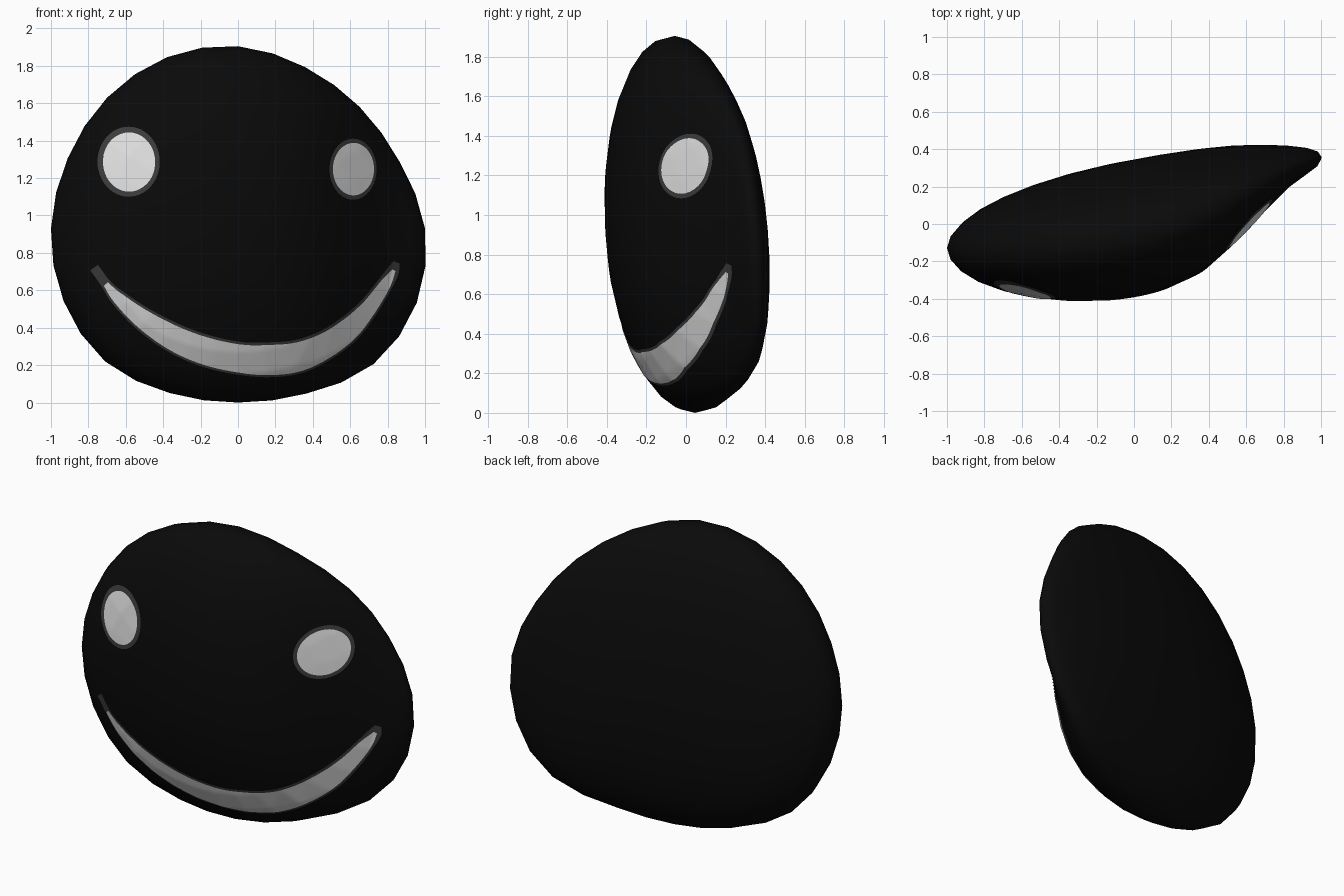
import bpy, bmesh, math
from mathutils import Vector
from mathutils.bvhtree import BVHTree

if "Cube" in bpy.data.objects:
    bpy.data.objects.remove(bpy.data.objects["Cube"])

SEGMENTS, RINGS = 32, 16
CENTRE_Z = 0.93


def material(name, value):
    m = bpy.data.materials.new(name)
    m.diffuse_color = (value, value, value, 1)
    m.use_nodes = True
    m.node_tree.nodes["Principled BSDF"].inputs["Base Color"].default_value = m.diffuse_color
    return m


BLACK = material("black", 0.003)
GREY = material("dark_grey", 0.045)
WHITE = material("off_white", 0.75)


def smooth_lookup(rows, t):
    """Smooth curve through rows of (key, value, ...)."""
    n = len(rows)
    i = 0
    while i < n - 2 and t > rows[i + 1][0]:
        i += 1

    def slope(k, c):
        a, b = rows[max(k - 1, 0)], rows[min(k + 1, n - 1)]
        return (b[c] - a[c]) / (b[0] - a[0])
    a, b = rows[i], rows[i + 1]
    h = b[0] - a[0]
    s = (t - a[0]) / h
    return [(2*s**3 - 3*s*s + 1) * a[c] + (s**3 - 2*s*s + s) * h * slope(i, c)
            + (3*s*s - 2*s**3) * b[c] + (s**3 - s*s) * h * slope(i + 1, c)
            for c in range(1, len(a))]


# Outline radius around the front view, every 22.5 degrees from +x
radii = [1.0, 0.935, 0.92, 0.935, 0.975, 0.992, 0.99, 0.985,
         1.0, 1.01, 1.005, 0.952, 0.93, 0.955, 1.025, 1.035]
OUTLINE = [(k, radii[k % 16]) for k in range(-2, 19)]

# x, middle y, thickness factor: the bend seen from the top
BEND = [(-1.05, -0.13, 0.30), (-0.9, -0.125, 0.335), (-0.6, -0.10, 0.35),
        (-0.3, -0.067, 0.359), (0, -0.024, 0.365), (0.2, 0.02, 0.362),
        (0.4, 0.085, 0.344), (0.6, 0.187, 0.284), (0.8, 0.29, 0.2),
        (0.9, 0.325, 0.17), (1.05, 0.355, 0.17)]


def surface(theta, k):
    """Point on the bent, flattened ball; theta runs front to back."""
    phi = math.tau * k / SEGMENTS
    r = smooth_lookup(OUTLINE, 16 * k / SEGMENTS)[0] * math.sin(theta)
    x, d = r * math.cos(phi), r * math.sin(phi)
    mid, thick = smooth_lookup(BEND, x)
    y = mid - 0.055 * d + 0.022 * d * d - thick * math.cos(theta)
    return Vector((x, y, CENTRE_Z + d))


def finish(name, bm, mat):
    mesh = bpy.data.meshes.new(name)
    bm.to_mesh(mesh)
    bm.free()
    mesh.materials.append(mat)
    for p in mesh.polygons:
        p.use_smooth = True
    ob = bpy.data.objects.new(name, mesh)
    bpy.context.collection.objects.link(ob)


# Body
bm = bmesh.new()
rings = [[bm.verts.new(surface(math.pi * i / RINGS, k)) for k in range(SEGMENTS)]
         for i in range(1, RINGS)]
front, back = bm.verts.new(surface(0, 0)), bm.verts.new(surface(math.pi, 0))
for k in range(SEGMENTS):
    n = (k + 1) % SEGMENTS
    bm.faces.new((front, rings[0][k], rings[0][n]))
    bm.faces.new((back, rings[-1][n], rings[-1][k]))
    for a, b in zip(rings, rings[1:]):
        bm.faces.new((a[k], b[k], b[n], a[n]))
bmesh.ops.recalc_face_normals(bm, faces=bm.faces)
bmesh.ops.triangulate(bm, faces=bm.faces)
tree = BVHTree.FromBMesh(bm)
finish("body", bm, BLACK)


def plate(name, grid, mat, lift):
    """Lay a grid of (x, z) points on the front of the body."""
    bm = bmesh.new()
    rows = []
    for line in grid:
        row = []
        for x, z in line:
            hit, normal, _, _ = tree.ray_cast(Vector((x, -3, z)), Vector((0, 1, 0)))
            row.append(bm.verts.new(hit + normal * lift))
        rows.append(row)
    for a, b in zip(rows, rows[1:]):
        for i in range(len(a) - 1):
            bm.faces.new((a[i], a[i + 1], b[i + 1], b[i]))
    bmesh.ops.remove_doubles(bm, verts=bm.verts, dist=1e-5)
    bm.normal_update()
    for f in bm.faces:
        if f.normal.y > 0:
            f.normal_flip()
    finish(name, bm, mat)


def eye(name, cx, cz, w, h, mat, lift):
    grid = [[(cx + w * r / 8 * math.cos(a * math.tau / 48),
              cz + h * r / 8 * math.sin(a * math.tau / 48)) for a in range(49)]
            for r in range(9)]
    plate(name, grid, mat, lift)


# Eyes with dark borders
eye("left_eye_border", -0.584, 1.287, 0.166, 0.187, GREY, 0.003)
eye("left_eye", -0.581, 1.285, 0.139, 0.158, WHITE, 0.006)
eye("right_eye_border", 0.613, 1.247, 0.126, 0.163, GREY, 0.003)
eye("right_eye", 0.613, 1.247, 0.110, 0.140, WHITE, 0.006)

# Mouth centre line: x, z, half width
MOUTH = [(-0.705, 0.635, 0.014), (-0.64, 0.56, 0.03), (-0.51, 0.45, 0.05),
         (-0.34, 0.345, 0.066), (-0.165, 0.275, 0.073), (0.015, 0.237, 0.075),
         (0.17, 0.23, 0.08), (0.32, 0.247, 0.077), (0.465, 0.307, 0.067),
         (0.59, 0.395, 0.058), (0.695, 0.507, 0.042), (0.785, 0.635, 0.029),
         (0.83, 0.708, 0.010)]


def mouth(name, points, extra, mat, lift):
    rows = [(i, *p) for i, p in enumerate(points)]
    grid = []
    steps = (len(points) - 1) * 10
    for j in range(steps + 1):
        t = j / 10
        x, z, w = smooth_lookup(rows, t)
        ax, az, _ = smooth_lookup(rows, max(t - 0.1, 0))
        bx, bz, _ = smooth_lookup(rows, min(t + 0.1, len(points) - 1))
        side = Vector((az - bz, bx - ax)).normalized() * (w + extra)
        grid.append([(x + side.x * s / 6, z + side.y * s / 6) for s in range(-6, 7)])
    plate(name, grid, mat, lift)


mouth("mouth_border", [(-0.768, 0.722, 0.012)] + MOUTH[:-1]
      + [(0.825, 0.70, 0.021), (0.845, 0.75, 0.005)], 0.013, GREY, 0.003)
mouth("mouth", MOUTH, 0, WHITE, 0.006)
